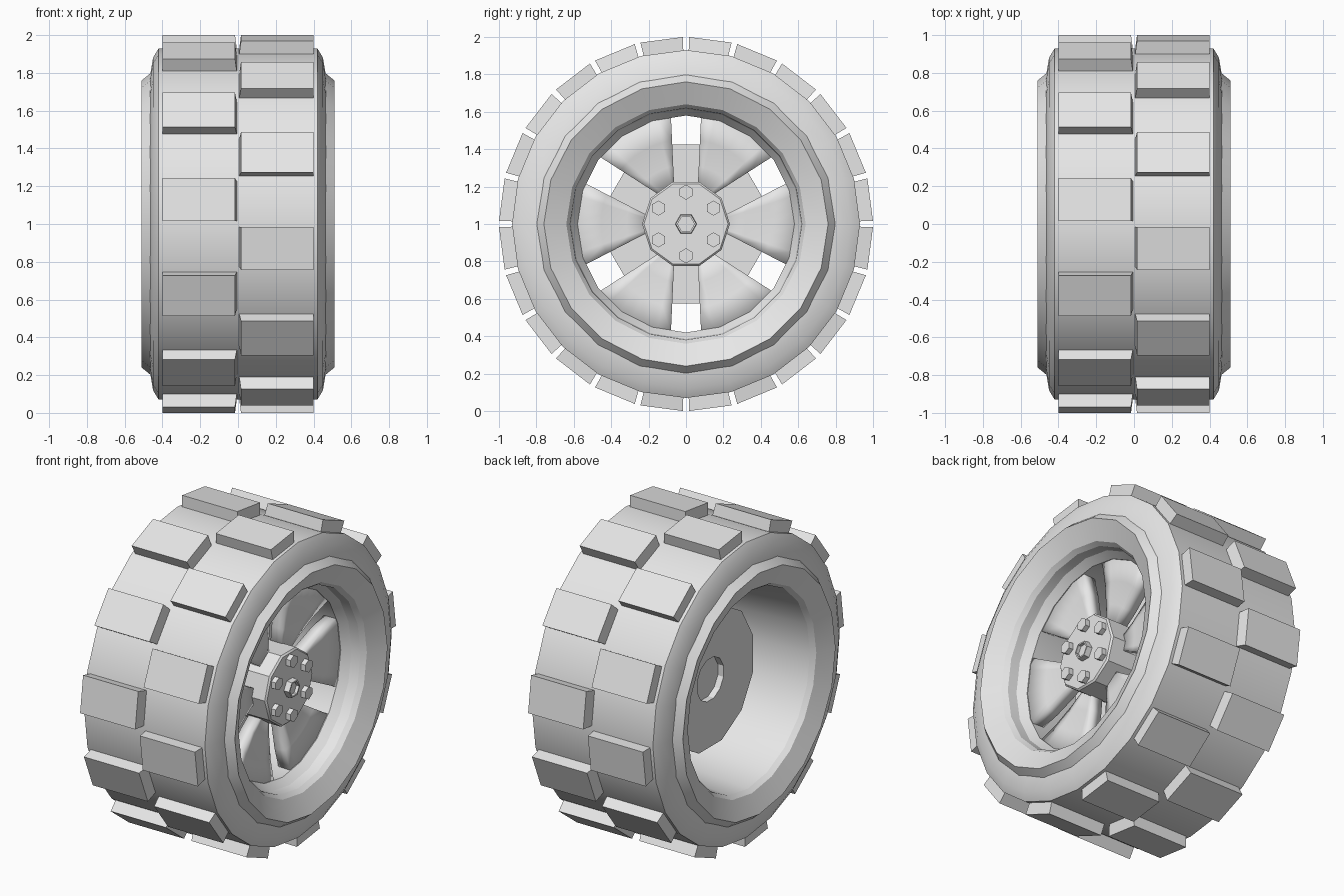
import bpy, bmesh
from math import sin, cos, asin, pi, radians

old = bpy.data.objects.get("Cube")
if old:
    bpy.data.objects.remove(old, do_unlink=True)

grey = bpy.data.materials.new("light grey")
grey.use_nodes = True
GREY = (0.8, 0.8, 0.8, 1)
grey.diffuse_color = GREY
grey.node_tree.nodes["Principled BSDF"].inputs["Base Color"].default_value = GREY


def finish(name, bm, smooth=True):
    """Turn a bmesh into a named, coloured object."""
    bmesh.ops.recalc_face_normals(bm, faces=bm.faces)
    mesh = bpy.data.meshes.new(name)
    bm.to_mesh(mesh)
    bm.free()
    mesh.materials.append(grey)
    obj = bpy.data.objects.new(name, mesh)
    bpy.context.collection.objects.link(obj)
    if smooth:
        bpy.ops.object.select_all(action="DESELECT")
        obj.select_set(True)
        bpy.context.view_layer.objects.active = obj
        bpy.ops.object.shade_smooth_by_angle(angle=radians(28))
    return obj


def point(x, r, a, y=0, z=0):
    """Point at radius r and angle a about the axle."""
    return (x, y + r * cos(a), 1 + z + r * sin(a))


def revolve(bm, profile, sides, closed=True, phase=0, y=0, z=0):
    """Spin an (x, radius) profile about the axle direction."""
    rings = [[bm.verts.new(point(x, r, phase + 2 * pi * i / sides, y, z))
              for i in range(sides)] for x, r in profile]
    pairs = list(zip(rings, rings[1:]))
    if closed:
        pairs.append((rings[-1], rings[0]))
    for a, b in pairs:
        for i in range(sides):
            j = (i + 1) % sides
            bm.faces.new((a[i], a[j], b[j], b[i]))
    bmesh.ops.remove_doubles(bm, verts=bm.verts, dist=0.0005)


def lathe(name, profile, sides, closed=True, phase=0):
    bm = bmesh.new()
    revolve(bm, profile, sides, closed, phase)
    return finish(name, bm)


# Tyre carcass, mirrored across the middle of the wheel
half = [(0.42, 0.93), (0.45, 0.88), (0.465, 0.79), (0.43, 0.7)]
lathe("tyre", half + [(-x, r) for x, r in reversed(half)], 24)

# Rim: stepped seat at the front, plain tapered well at the back
lathe("rim", [(0.455, 0.805), (0.51, 0.76), (0.45, 0.64), (0.42, 0.62), (0.36, 0.615),
              (0.31, 0.58), (0.15, 0.58), (-0.43, 0.62), (-0.46, 0.64), (-0.51, 0.76),
              (-0.455, 0.805)], 20)

# Tread blocks, two staggered rows
bm = bmesh.new()
for side in (-1, 1):
    for k in range(12):
        start = 30 * k + (0 if side < 0 else -15)
        corners = []
        for r, inner in ((0.91, 0.004), (1.0, 0.016)):
            for x in (inner, 0.4):
                for deg in (start + 0.9, start + 14.1):
                    corners.append(bm.verts.new(point(side * x, r, pi - radians(deg))))
        bmesh.ops.convex_hull(bm, input=corners)
finish("tread_blocks", bm, smooth=False)

# Six shallow dished spokes separated by slots
bm = bmesh.new()
STEPS = 6
for k in range(6):
    rows = []
    for x, r in ((0.22, 0.19), (0.225, 0.32), (0.24, 0.46), (0.27, 0.6)):
        slot = 0.065 + 0.05 * (r - 0.24)
        half_angle = pi / 6 - asin(slot / r)
        rows.append([bm.verts.new(point(x, r, k * pi / 3 + half_angle * (2 * i / STEPS - 1)))
                     for i in range(STEPS + 1)])
    for a, b in zip(rows, rows[1:]):
        for i in range(STEPS):
            bm.faces.new((a[i], a[i + 1], b[i + 1], b[i]))
spokes = finish("spokes", bm)
solid = spokes.modifiers.new("thickness", "SOLIDIFY")
solid.thickness = 0.08
solid.offset = 0

# Brake drum behind the spokes, with a shallow bore at the back
lathe("drum", [(0.08, 0), (0.08, 0.44), (-0.17, 0.44), (-0.17, 0.135),
               (-0.13, 0.135), (-0.13, 0)], 12, closed=False, phase=pi / 12)

# Hub with its bolts and axle nut
lathe("hub", [(0.06, 0), (0.06, 0.235), (0.35, 0.235), (0.36, 0.225), (0.36, 0)],
      10, closed=False)
lathe("axle_nut", [(0.34, 0), (0.34, 0.06), (0.395, 0.055), (0.395, 0.045),
                   (0.375, 0.045), (0.375, 0)], 6, closed=False)
bm = bmesh.new()
for k in range(6):
    a = pi / 2 + k * pi / 3
    revolve(bm, [(0.34, 0), (0.34, 0.04), (0.39, 0.04), (0.39, 0)], 6, closed=False,
            phase=pi / 6, y=0.17 * cos(a), z=0.17 * sin(a))
finish("hub_bolts", bm)
